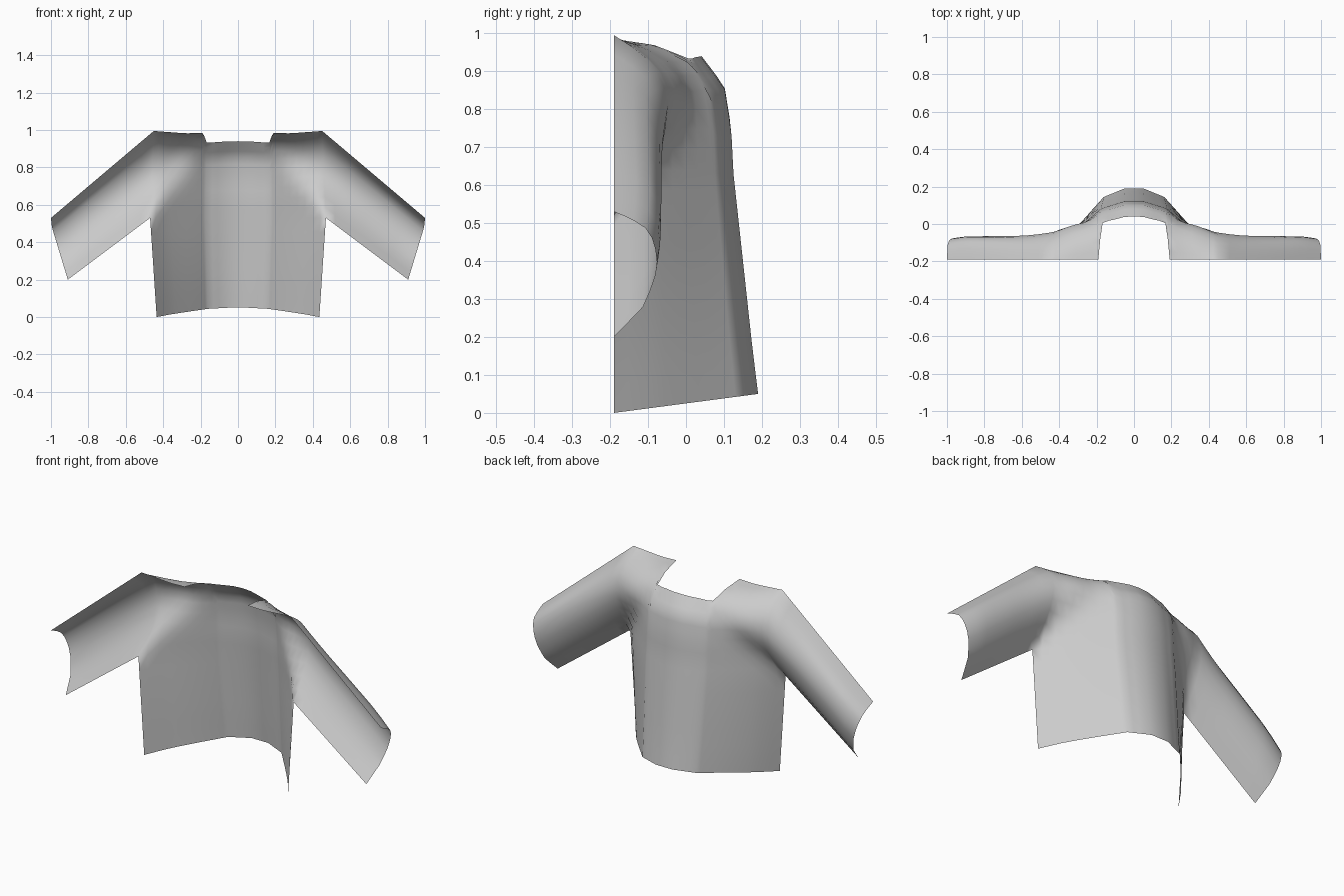
import bpy, bmesh

cube = bpy.data.objects.get("Cube")
if cube:
    bpy.data.objects.remove(cube)

FRONT = -0.19          # plane of the open front edge
ARMPIT = 0.53          # armpit height


def curve(points, t):
    """Piecewise linear lookup."""
    if t <= points[0][0]:
        return points[0][1]
    for (a, p), (b, q) in zip(points, points[1:]):
        if t <= b:
            return p + (q - p) * (t - a) / (b - a)
    return points[-1][1]


# Profiles: spine depth, body roundness, shoulder roll, sleeve roundness
SPINE = [(0.05, 0.19), (0.17, 0.175), (0.4, 0.15), (0.63, 0.125), (0.73, 0.12)]
BODY = [(0, 1), (0.115, 1), (0.37, 0.88), (0.64, 0.535), (0.83, 0.28), (1, 0)]
ROLL = [(0, 0), (0.015, 0.38), (0.055, 0.72), (0.145, 0.94), (0.26, 1)]
SLEEVE_ROOT = [(0, 0), (0.12, 0.32), (0.24, 0.6), (0.4, 0.89), (0.55, 1),
               (0.65, 0.98), (0.78, 0.83), (0.9, 0.5), (1, 0)]
SLEEVE_CUFF = [(0, 0), (0.24, 0.64), (0.4, 0.85), (0.55, 1),
               (0.75, 0.96), (0.87, 0.82), (0.95, 0.4), (1, 0)]
SLEEVE_DEPTH = [(0.3, 0.17), (0.36, 0.17), (0.43, 0.148), (0.53, 0.134),
                (0.6, 0.128), (0.9, 0.125), (1, 0.11)]
SHOULDER = [(0, 1.005), (0.19, 0.985), (0.28, 0.982), (0.45, 0.995), (1, 0.53)]
NECK = [(0, 0.94), (0.09, 0.938), (0.165, 0.93), (0.18, 0.968), (0.19, 0.985)]


def side_x(z):
    """Side seam below the armpit, sleeve root above it."""
    return curve([(0, 0.435), (ARMPIT, 0.47), (1, 0.45)], z)


def depth(x, z):
    """Back surface: the rounded body blended with the sleeve."""
    top = curve(SHOULDER, x)
    width = 0.435 + 0.035 * min(z / ARMPIT, 1)
    body = (curve(SPINE, z) - FRONT) * curve(BODY, x / width) * curve(ROLL, top - z)
    low = ARMPIT - 0.75 * (x - 0.47)
    across = (z - low) / (top - low)
    along = min(1, max(0, (x - 0.45) / 0.45))
    arc = curve(SLEEVE_ROOT, across) * (1 - along) + curve(SLEEVE_CUFF, across) * along
    sleeve = arc * curve(SLEEVE_DEPTH, x) * min(1, x / 0.3)
    return FRONT + (max(body, 0) ** 4 + max(sleeve, 0) ** 4) ** 0.25


def add_grid(bm, rows):
    """Skin a list of rows of (x, z) points, on both sides of the shirt."""
    for side in (1, -1):
        verts = [[bm.verts.new((side * x, depth(x, z), z)) for x, z in row] for row in rows]
        for lower, upper in zip(verts, verts[1:]):
            for i in range(len(lower) - 1):
                quad = [lower[i], upper[i], upper[i + 1], lower[i + 1]]
                bm.faces.new(quad if side > 0 else quad[::-1])


bm = bmesh.new()

# Body panel, from hem to armpit and on to the neck and shoulders
columns = [0, 0.054, 0.11, 0.14, 0.174, 0.188, 0.199, 0.24, 0.28, 0.32, 0.36, 0.4, 0.44, 0.47]
upper = [0, 0.12, 0.24, 0.36, 0.48, 0.6, 0.7, 0.79, 0.87, 0.93, 0.967, 0.985, 1]
rows = []
for i in range(7):
    row = []
    for c in columns:
        x = c * 0.435 / 0.47
        hem = 0.05 * curve(BODY, x / 0.435)
        z = hem + (ARMPIT - hem) * i / 7
        row.append((c / 0.47 * side_x(z), z))
    rows.append(row)
for v in upper:
    row = []
    for c in columns:
        x = c * 0.45 / 0.47
        top = curve(NECK, x) if x < 0.19 else curve(SHOULDER, x)
        z = ARMPIT + (top - ARMPIT) * v
        row.append((c / 0.47 * side_x(z), z))
    rows.append(row)
add_grid(bm, rows)

# Sleeves, from root to cuff
rows = []
for v in upper:
    z0 = ARMPIT + (curve(SHOULDER, 0.45) - ARMPIT) * v
    x0 = side_x(z0)
    x1 = curve([(0, 0.91), (0.85, 0.995), (1, 1)], v)
    z1 = 0.2 + 0.33 * v
    rows.append([(x0 + (x1 - x0) * k / 9, z0 + (z1 - z0) * k / 9) for k in range(10)])
add_grid(bm, rows)

bmesh.ops.remove_doubles(bm, verts=bm.verts, dist=0.002)
bmesh.ops.recalc_face_normals(bm, faces=bm.faces)
if sum(f.normal.y * f.calc_area() for f in bm.faces) < 0:
    bmesh.ops.reverse_faces(bm, faces=bm.faces)

mesh = bpy.data.meshes.new("shirt_back")
bm.to_mesh(mesh)
bm.free()
shirt = bpy.data.objects.new("shirt_back", mesh)
bpy.context.collection.objects.link(shirt)

# Plain grey cloth
cloth = bpy.data.materials.new("grey_cloth")
cloth.use_nodes = True
grey = (0.6, 0.6, 0.6, 1)
cloth.diffuse_color = grey
cloth.node_tree.nodes["Principled BSDF"].inputs["Base Color"].default_value = grey
mesh.materials.append(cloth)

bpy.context.view_layer.objects.active = shirt
shirt.select_set(True)
bpy.ops.object.shade_smooth_by_angle(angle=1.2)
